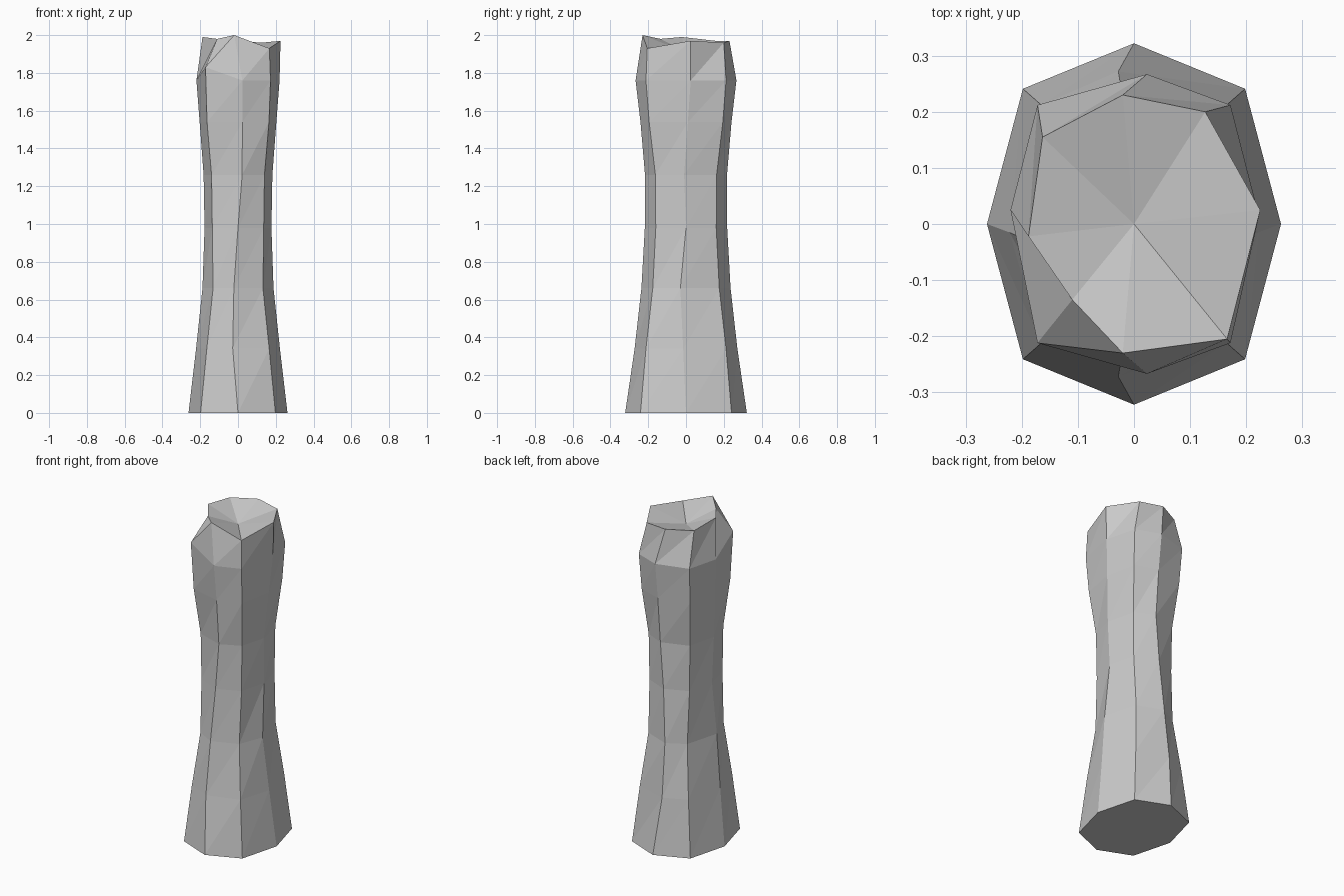
import bpy, bmesh

# Ring profile: z, side x, corner x, corner y, front/back y, ridge shift x, ridge shift y
PROFILE = [
    (0.00, 0.262, 0.198, 0.241, 0.322, 0.000, 0.000),
    (0.34, 0.222, 0.165, 0.212, 0.272, -0.028, -0.015),
    (0.66, 0.188, 0.132, 0.176, 0.236, -0.022, -0.030),
    (0.98, 0.177, 0.136, 0.160, 0.218, 0.000, 0.000),
    (1.26, 0.182, 0.140, 0.162, 0.217, 0.022, -0.010),
    (1.54, 0.203, 0.164, 0.195, 0.241, 0.023, 0.010),
    (1.76, 0.220, 0.172, 0.212, 0.267, 0.023, 0.025),
]
# Irregular broken rim, counter-clockwise from the right
RIM = [(0.225, 0.025, 1.97), (0.127, 0.20, 1.96), (-0.02, 0.23, 1.97),
       (-0.163, 0.155, 1.97), (-0.188, -0.022, 1.99), (-0.11, -0.135, 1.98),
       (-0.02, -0.23, 2.0), (0.166, -0.205, 1.93)]


def octagon(z, sx, cx, cy, fy, dx, dy):
    return [(sx, dy, z), (cx, cy, z), (dx, fy, z), (-cx, cy, z),
            (-sx, dy, z), (-cx, -cy, z), (dx, -fy, z), (cx, -cy, z)]


bm = bmesh.new()
rings = [[bm.verts.new(p) for p in octagon(*row)] for row in PROFILE]
rings.append([bm.verts.new(p) for p in RIM])

# chipped corner starts a little higher
rings[-2][5].co.z = 1.83

# Faceted sides, split into triangles
for low, high in zip(rings, rings[1:]):
    for i in range(8):
        j = (i + 1) % 8
        bm.faces.new((low[i], low[j], high[j]))
        bm.faces.new((low[i], high[j], high[i]))

# Flat underside and dished top
bm.faces.new(rings[0][::-1])
centre = bm.verts.new((0, 0, 1.91))
for i in range(8):
    bm.faces.new((rings[-1][i], rings[-1][(i + 1) % 8], centre))

bmesh.ops.recalc_face_normals(bm, faces=bm.faces)
mesh = bpy.data.meshes.new("stone_pillar")
bm.to_mesh(mesh)
bm.free()
pillar = bpy.data.objects.new("stone_pillar", mesh)
bpy.context.collection.objects.link(pillar)
